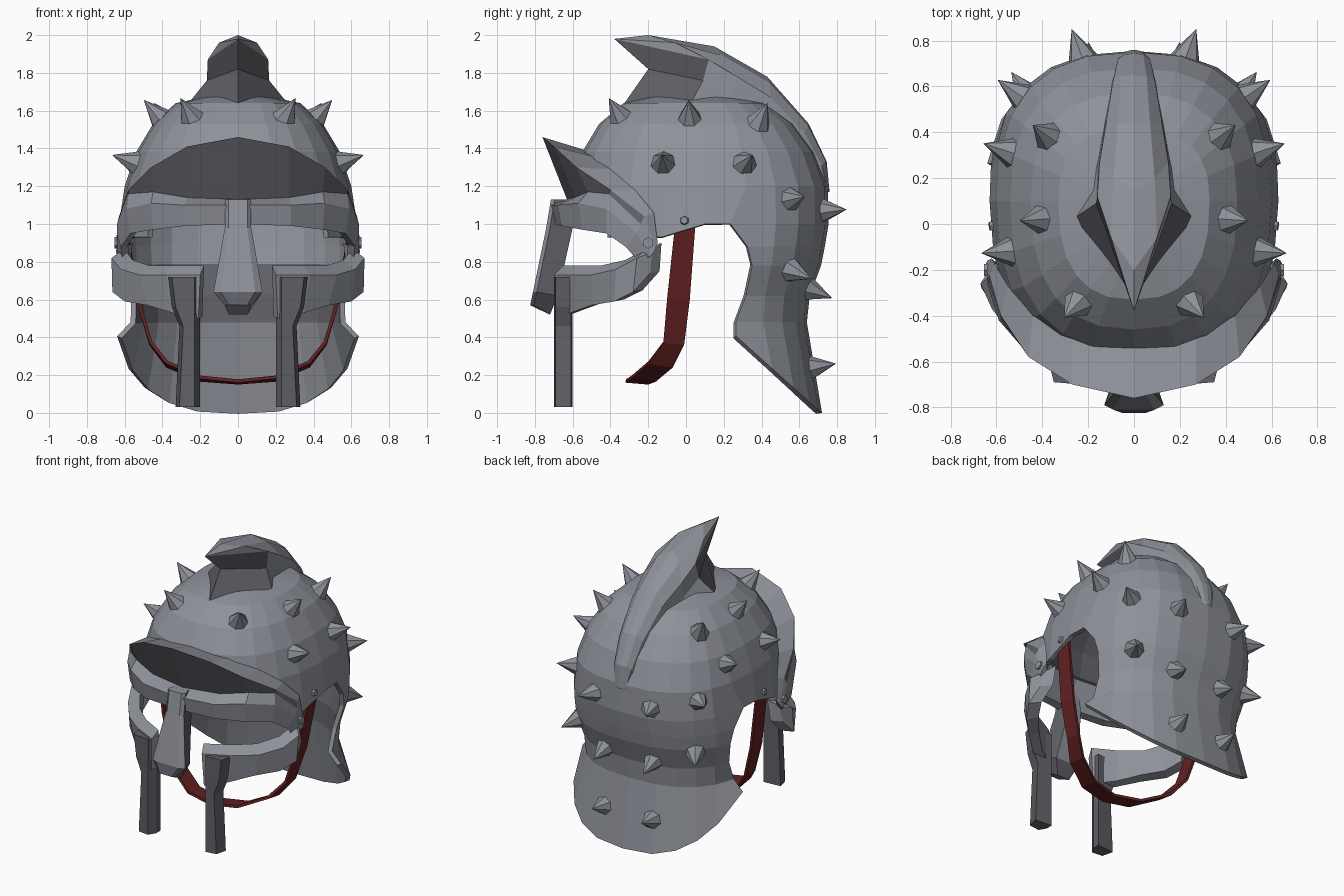
import bpy, bmesh, math
from mathutils import Vector
from mathutils.bvhtree import BVHTree

if "Cube" in bpy.data.objects:
    bpy.data.objects.remove(bpy.data.objects["Cube"])


def material(name, color):
    m = bpy.data.materials.new(name)
    m.use_nodes = True
    m.diffuse_color = color
    m.node_tree.nodes["Principled BSDF"].inputs["Base Color"].default_value = color
    return m


steel = material("grey steel", (0.27, 0.285, 0.32, 1))
dark_steel = material("dark steel", (0.115, 0.115, 0.135, 1))
leather = material("dark red leather", (0.125, 0.015, 0.016, 1))


def finish(name, bm, mats, mirror=False, thickness=0, inner_slot=0):
    bmesh.ops.remove_doubles(bm, verts=bm.verts, dist=0.0005)
    bmesh.ops.recalc_face_normals(bm, faces=bm.faces)
    mesh = bpy.data.meshes.new(name)
    bm.to_mesh(mesh)
    bm.free()
    for m in mats:
        mesh.materials.append(m)
    ob = bpy.data.objects.new(name, mesh)
    bpy.context.collection.objects.link(ob)
    if mirror:
        ob.modifiers.new("mirror", "MIRROR").merge_threshold = 0.002
    if thickness:
        s = ob.modifiers.new("thickness", "SOLIDIFY")
        s.thickness = thickness
        s.offset = -1
        s.material_offset = inner_slot


def loft(name, rows, mats=(steel,), closed=False, caps="", mirror=True, thickness=0,
         accent=lambda row, column: False):
    """Skin a list of point rows; accent picks faces for the second material."""
    bm = bmesh.new()
    grid = [[bm.verts.new(p) for p in row] for row in rows]
    n = len(rows[0])
    for r, (a, b) in enumerate(zip(grid, grid[1:])):
        for i in range(n if closed else n - 1):
            j = (i + 1) % n
            face = bm.faces.new((a[i], a[j], b[j], b[i]))
            face.material_index = int(accent(r, i))
    if "s" in caps:
        bm.faces.new(grid[0])
    if "e" in caps:
        bm.faces.new(grid[-1])
    finish(name, bm, mats, mirror, thickness)


# Helmet shell: squarish rings, open at the face and under the ears
def power(v, e=0.8):
    return math.copysign(abs(v) ** e, v)


def ring_point(k, z, w, front, back, edge):
    a = math.radians(math.copysign(edge, k) if abs(k) == 5 else k * 15)
    c, s = power(math.cos(a)), power(math.sin(a))
    y = 0.1 + c * ((back - 0.1) if c > 0 else (0.1 - front))
    if z is None:
        z = max(0.0, 0.42 - 0.9 * (y - 0.25))
    elif z == 1.0 and abs(k) > 6:
        z -= 0.07
    return w * s, y, z


# height, half width, front, back, angle of the column beside the ear
RINGS = [(1.68, .14, -.17, .22, 75), (1.64, .33, -.33, .42, 75), (1.53, .45, -.46, .57, 75),
         (1.38, .54, -.55, .68, 75), (1.20, .60, -.58, .75, 75), (1.0, .63, -.58, .755, 82),
         (.88, .635, -.5, .735, 74), (.78, .63, -.5, .715, 71), (.62, .59, -.5, .655, 72),
         (.48, .58, -.5, .64, 77), (None, .65, -.5, .72, 79)]
bm = bmesh.new()
grid = [[bm.verts.new(ring_point(k, *r)) for k in range(-12, 12)] for r in RINGS]
bm.faces.new(grid[0]).material_index = 2
for r in range(len(RINGS) - 1):
    reach = 12 if r < 4 else 9 if r == 4 else 5
    for i in range(24):
        if -reach <= i - 12 < reach:
            j = (i + 1) % 24
            face = bm.faces.new((grid[r][i], grid[r + 1][i], grid[r + 1][j], grid[r][j]))
            # Third slot is steel outside and dark on the inside: crown and neck
            face.material_index = 2 if r < 5 or r in (7, 8) else 0
bmesh.ops.delete(bm, geom=[v for v in bm.verts if not v.link_faces], context="VERTS")
bmesh.ops.recalc_face_normals(bm, faces=bm.faces)
surface = BVHTree.FromBMesh(bm)
finish("helmet_shell", bm, [steel, steel, steel, dark_steel], thickness=0.03, inner_slot=1)

# Crest: hooked prow with a dark hollow front, ridge tapering down the back
tip, hollow, foot = (0, -.38, 1.98), (0, -.2, 1.82), (0, -.34, 1.62)
loft("crest", [
    [tip, tip, tip, hollow, foot],
    [(0, -.2, 2.0), (.10, -.06, 1.96), (.16, .12, 1.87), (.165, .09, 1.76), (.27, .02, 1.63)],
    [(0, .15, 1.94), (.09, .2, 1.89), (.15, .27, 1.78), (.16, .25, 1.68), (.19, .22, 1.56)],
    [(0, .43, 1.78), (.07, .44, 1.75), (.12, .45, 1.67), (.13, .44, 1.58), (.15, .42, 1.48)],
    [(0, .65, 1.53), (.055, .645, 1.52), (.09, .63, 1.48), (.1, .61, 1.4), (.1, .58, 1.32)],
    [(0, .745, 1.33), (.04, .74, 1.33), (.07, .72, 1.31), (.075, .7, 1.27), (.08, .66, 1.22)],
    [(0, .76, 1.17), (.02, .757, 1.17), (.04, .75, 1.17), (.04, .73, 1.16), (.04, .68, 1.15)]],
    mats=(steel, dark_steel), accent=lambda row, column: row == 0 and column > 1)

# Visor: upturned peak, dark undercut, and brow band, swept back to the temples
visor = [
    [(0, -.53, 1.39), (0, -.76, 1.46), (0, -.63, 1.13), (0, -.72, 1.10), (0, -.70, 1.0)],
    [(.27, -.5, 1.36), (.27, -.70, 1.41), (.27, -.59, 1.14), (.28, -.68, 1.10), (.28, -.66, .99)],
    [(.44, -.40, 1.29), (.46, -.58, 1.30), (.45, -.52, 1.17), (.46, -.57, 1.11), (.45, -.55, .97)],
    [(.55, -.27, 1.18), (.58, -.40, 1.18), (.58, -.41, 1.16), (.59, -.42, 1.08), (.57, -.42, .95)],
    [(.61, -.17, 1.06), (.63, -.22, 1.04), (.64, -.24, 1.0), (.64, -.26, .95), (.62, -.32, .88)],
    [(.62, -.15, .90), (.64, -.16, .87), (.645, -.17, .85), (.64, -.19, .83), (.61, -.25, .80)]]
for row in visor:
    x, y, z = row[-1]
    row.append((x * .94, y + .05, z + .01))
loft("visor", visor, closed=True, caps="e", mats=(steel, dark_steel),
     accent=lambda row, column: column == 1 and row < 4)

# Cheek guards: outer top and bottom edges, given depth towards the inside
cheek = []
for top, bottom in [((.62, -.18, .85), (.64, -.19, .74)),
                    ((.67, -.26, .82), (.665, -.28, .64)),
                    ((.62, -.37, .76), (.60, -.38, .59)),
                    ((.52, -.50, .73), (.48, -.50, .57)),
                    ((.38, -.61, .73), (.35, -.61, .53)),
                    ((.20, -.70, .73), (.21, -.69, .50))]:
    inner = [(p[0] * .9, p[1] + .05, p[2] + d) for p, d in ((bottom, .01), (top, .05))]
    cheek.append([top, bottom] + inner)
loft("cheek_guard", cheek, closed=True, caps="se")

# Vertical dark bars in front of the jaw, chamfered on the inner side
loft("jaw_bar", [[(.23, -.70, z), (outer - .02, -.69, z), (outer, -.61, z),
                  (.20, -.60, z), (.20, -.65, z)]
                 for z, outer in ((.03, .33), (.46, .31), (.56, .35), (.72, .37))],
     mats=(dark_steel,), closed=True, caps="se")

# Nose guard: bar that narrows to the back, widens and leans forward downwards
nose = []
for z, w, front, back, drop in [(1.13, .07, -.715, -.62, 0), (.98, .07, -.74, -.60, 0),
                                (.64, .13, -.81, -.68, .02), (.57, .07, -.825, -.72, .05)]:
    mid = front + 0.02
    nose.append([(-w * .7, back, z - drop), (-w, mid, z), (-w * .7, front, z),
                 (w * .7, front, z), (w, mid, z), (w * .7, back, z - drop)])
loft("nose_guard", nose, closed=True, caps="se", mirror=False, mats=(steel, dark_steel),
     accent=lambda row, column: column in (0, 4) or row == 2)

# Chin strap: front and rear edge at each station
loft("chin_strap", [[(x, yf, zf), (x, yb, zb)] for x, yf, zf, yb, zb in [
    (.605, -.06, .97, .05, 1.0), (.54, -.10, .6, .02, .6), (.47, -.12, .37, -.01, .36),
    (.38, -.20, .26, -.07, .24), (.20, -.29, .18, -.16, .165), (0, -.32, .16, -.2, .15)]],
    mats=(leather,), thickness=0.018)


# Spikes and strap rivets stand along the shell normal
def stud(name, point, r1, r2, height, sides):
    spot, normal, _, _ = surface.find_nearest(Vector(point))
    if normal.dot(spot - Vector((0, 0.1, 0.9))) < 0:
        normal = -normal
    bm = bmesh.new()
    bmesh.ops.create_cone(bm, cap_ends=True, segments=sides, radius1=r1, radius2=r2, depth=height)
    turn = normal.to_track_quat("Z", "Y")
    for v in bm.verts:
        v.co = spot + turn @ (v.co + Vector((0, 0, height / 2 - 0.015)))
    finish(name, bm, [steel])


SPIKES = [(.25, -.35, 1.57), (.41, .02, 1.56), (.37, .38, 1.53), (.56, -.12, 1.33),
          (.56, .32, 1.33), (.48, .55, 1.13), (.22, .71, 1.07), (.47, .57, .75),
          (.19, .66, .65), (.19, .67, .24)]
for side, label in ((1, "left"), (-1, "right")):
    for i, (x, y, z) in enumerate(SPIKES):
        stud(f"spike_{label}_{i + 1}", (side * x, y, z), .07, 0, .145, 7)
    stud(f"strap_rivet_{label}", (side * .63, -.01, 1.02), .03, .02, .03, 6)
    # Visor hinge pin passes through the end of the visor
    bm = bmesh.new()
    bmesh.ops.create_cone(bm, cap_ends=True, segments=6, radius1=.03, radius2=.03, depth=.06)
    for v in bm.verts:
        v.co = Vector((side * .625 + v.co.z, -.2 + v.co.x, .9 + v.co.y))
    finish(f"hinge_pin_{label}", bm, [steel])
